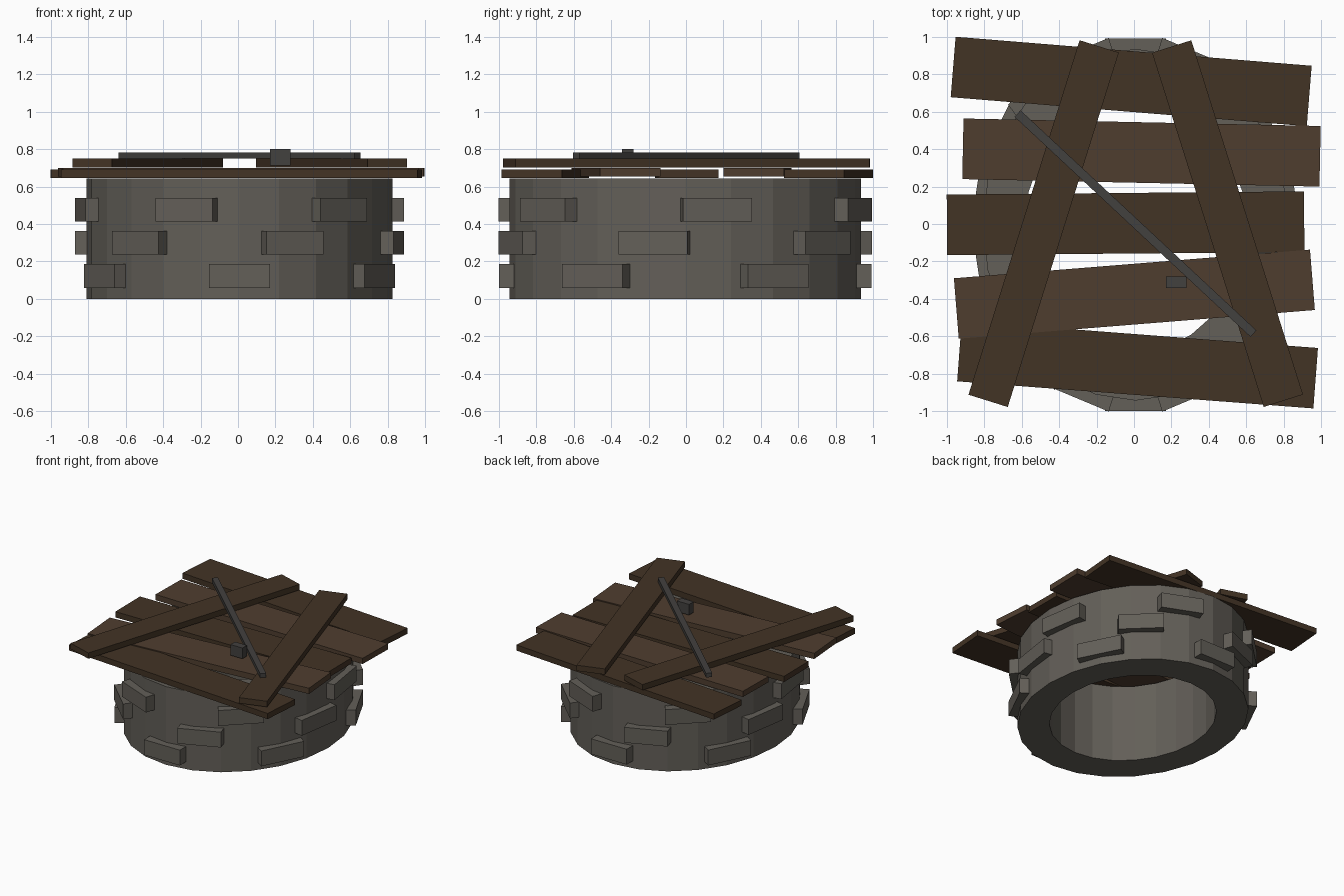
import bpy, bmesh
from math import radians, cos, sin, pi
from mathutils import Matrix, Vector

if "Cube" in bpy.data.objects:
    bpy.data.objects.remove(bpy.data.objects["Cube"])


def material(name, rgb):
    m = bpy.data.materials.new(name)
    m.diffuse_color = (*rgb, 1)
    m.use_nodes = True
    m.node_tree.nodes["Principled BSDF"].inputs["Base Color"].default_value = m.diffuse_color
    return m


STONE = material("stone", (0.125, 0.115, 0.098))
WOOD = material("wood", (0.055, 0.033, 0.018))
WOOD_LIGHT = material("wood_light", (0.078, 0.047, 0.028))
IRON = material("iron", (0.055, 0.052, 0.049))

# The round well is squashed in x
SQUASH = Matrix.Translation((0.008, -0.004, 0)) @ Matrix.Diagonal((0.87, 1, 1, 1))


def finish(bm, name, mat, matrix):
    bmesh.ops.transform(bm, matrix=matrix, verts=bm.verts)
    bmesh.ops.recalc_face_normals(bm, faces=bm.faces)
    me = bpy.data.meshes.new(name)
    bm.to_mesh(me)
    bm.free()
    me.materials.append(mat)
    ob = bpy.data.objects.new(name, me)
    bpy.context.collection.objects.link(ob)
    return ob


def box(name, center, size, angle, mat, post=Matrix()):
    bm = bmesh.new()
    bmesh.ops.create_cube(bm, size=1)
    place = (Matrix.Translation(center) @ Matrix.Rotation(radians(angle), 4, 'Z')
             @ Matrix.Diagonal((*size, 1)))
    return finish(bm, name, mat, post @ place)


# Well wall: open ring with 24 sides
SIDES = 24
profile = [(0.68, 0), (0.94, 0), (0.94, 0.642), (0.68, 0.642)]
bm = bmesh.new()
rings = []
for i in range(SIDES):
    a = 2 * pi * i / SIDES
    rings.append([bm.verts.new((r * cos(a), r * sin(a), z)) for r, z in profile])
for i in range(SIDES):
    p, q = rings[i], rings[(i + 1) % SIDES]
    for k in range(4):
        n = (k + 1) % 4
        bm.faces.new((p[k], q[k], q[n], p[n]))
finish(bm, "well_wall", STONE, SQUASH)

# Protruding stones: three staggered rows of six
for row in range(3):
    for k in range(6):
        deg = -30 + 20 * row + 60 * k
        a = radians(deg)
        r = 0.93
        box(f"wall_stone_{row}_{k}", (r * cos(a), r * sin(a), 0.122 + 0.177 * row),
            (0.13, 0.374, 0.126), deg, STONE, SQUASH)

# Cover planks: x, y, angle
planks = [(-0.015, 0.762, -4.65), (0.04, 0.382, -1.2), (-0.045, 0.004, 0.5),
          (0.002, -0.375, 4.6), (0.019, -0.752, -4.35)]
for i, (x, y, ang) in enumerate(planks):
    odd = i % 2
    box(f"cover_plank_{i}", (x, y, 0.669 + 0.008 * odd), (1.91, 0.324, 0.047), ang,
        WOOD_LIGHT if odd else WOOD)

# Two leaning cross planks on top
box("cross_plank_left", (-0.483, 0.002, 0.726), (1.986, 0.22, 0.047), 72.6, WOOD)
box("cross_plank_right", (0.5, 0.002, 0.726), (1.986, 0.22, 0.047), 107.5, WOOD)

# Iron bar and lock
box("iron_bar", (0.008, 0.002, 0.766), (1.725, 0.047, 0.034), -43, IRON)
box("iron_lock", (0.225, -0.312, 0.758), (0.11, 0.06, 0.088), 0, IRON)
